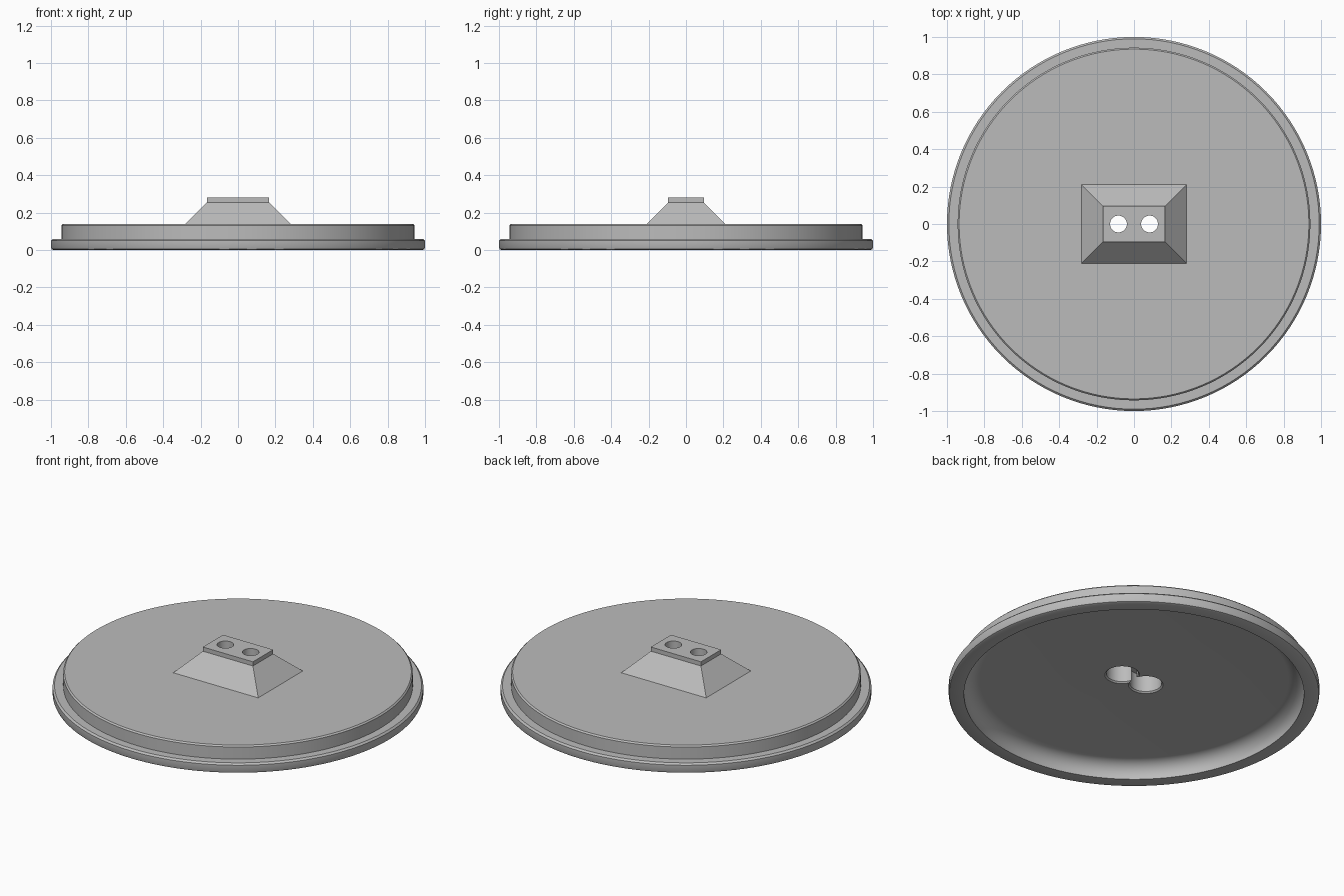
import bpy, bmesh, math

cube = bpy.data.objects.get("Cube")
if cube:
    bpy.data.objects.remove(cube, do_unlink=True)

grey = bpy.data.materials.new("plain_grey")
grey.use_nodes = True
colour = (0.5, 0.5, 0.5, 1)
grey.diffuse_color = colour
grey.node_tree.nodes["Principled BSDF"].inputs["Base Color"].default_value = colour


def add_object(name, bm):
    bmesh.ops.recalc_face_normals(bm, faces=bm.faces)
    mesh = bpy.data.meshes.new(name)
    bm.to_mesh(mesh)
    bm.free()
    mesh.materials.append(grey)
    obj = bpy.data.objects.new(name, mesh)
    bpy.context.collection.objects.link(obj)
    return obj


def revolve(name, profile, steps, x=0):
    """Closed solid from (radius, z) points that start and end on the axis."""
    bm = bmesh.new()
    verts = [bm.verts.new((r, 0, z)) for r, z in profile]
    edges = [bm.edges.new(pair) for pair in zip(verts, verts[1:])]
    bmesh.ops.spin(bm, geom=verts + edges, cent=(0, 0, 0), axis=(0, 0, 1),
                   angle=math.tau, steps=steps, use_duplicate=False)
    bmesh.ops.remove_doubles(bm, verts=bm.verts, dist=0.0002)
    bmesh.ops.translate(bm, verts=bm.verts, vec=(x, 0, 0))
    return add_object(name, bm)


def combine(target, tool, operation):
    mod = target.modifiers.new(operation, 'BOOLEAN')
    mod.operation, mod.solver, mod.object = operation, 'EXACT', tool
    tool.hide_render = True
    bpy.context.view_layer.objects.active = target
    bpy.ops.object.modifier_apply(modifier=mod.name)
    bpy.data.objects.remove(tool, do_unlink=True)


# Lid: hollow underside with a wide inner fillet, stepped outer rim
ceiling, inner, fillet = 0.09, 0.917, 0.085
hollow = []
for i in range(13):
    a = math.pi / 2 * (1 - i / 12)
    hollow.append((inner - fillet + fillet * math.cos(a),
                   ceiling - fillet + fillet * math.sin(a)))
profile = [(0, ceiling)] + hollow + [
    (inner, 0), (0.987, 0), (0.996, 0.004), (1, 0.013),
    (1, 0.05), (0.99, 0.06), (0.943, 0.06),
    (0.943, 0.132), (0.935, 0.14), (0, 0.14)]
lid = revolve("lid", profile, 128)

# Hub: sloped base with a straight rectangular cap
bm = bmesh.new()
rings = []
for hx, hy, z in [(0.28, 0.21, 0.14), (0.165, 0.095, 0.255), (0.165, 0.095, 0.28)]:
    rings.append([bm.verts.new((sx * hx, sy * hy, z))
                  for sx, sy in [(-1, -1), (1, -1), (1, 1), (-1, 1)]])
for low, high in zip(rings, rings[1:]):
    for i in range(4):
        j = (i + 1) % 4
        bm.faces.new((low[i], low[j], high[j], high[i]))
bm.faces.new(rings[0])
bm.faces.new(rings[-1])
hub = add_object("hub", bm)
combine(lid, hub, 'UNION')

# Two through holes, each widened below into a bevelled recess
for x in (-0.083, 0.083):
    cutter = revolve("hole_cutter", [
        (0, 0.05), (0.094, 0.05), (0.094, 0.09), (0.086, 0.098),
        (0.086, 0.2), (0.045, 0.2), (0.045, 0.32), (0, 0.32)], 48, x)
    combine(lid, cutter, 'DIFFERENCE')

# Smooth round walls, crisp edges
bpy.ops.object.select_all(action='DESELECT')
lid.select_set(True)
bpy.context.view_layer.objects.active = lid
bpy.ops.object.shade_smooth_by_angle(angle=math.radians(25))
